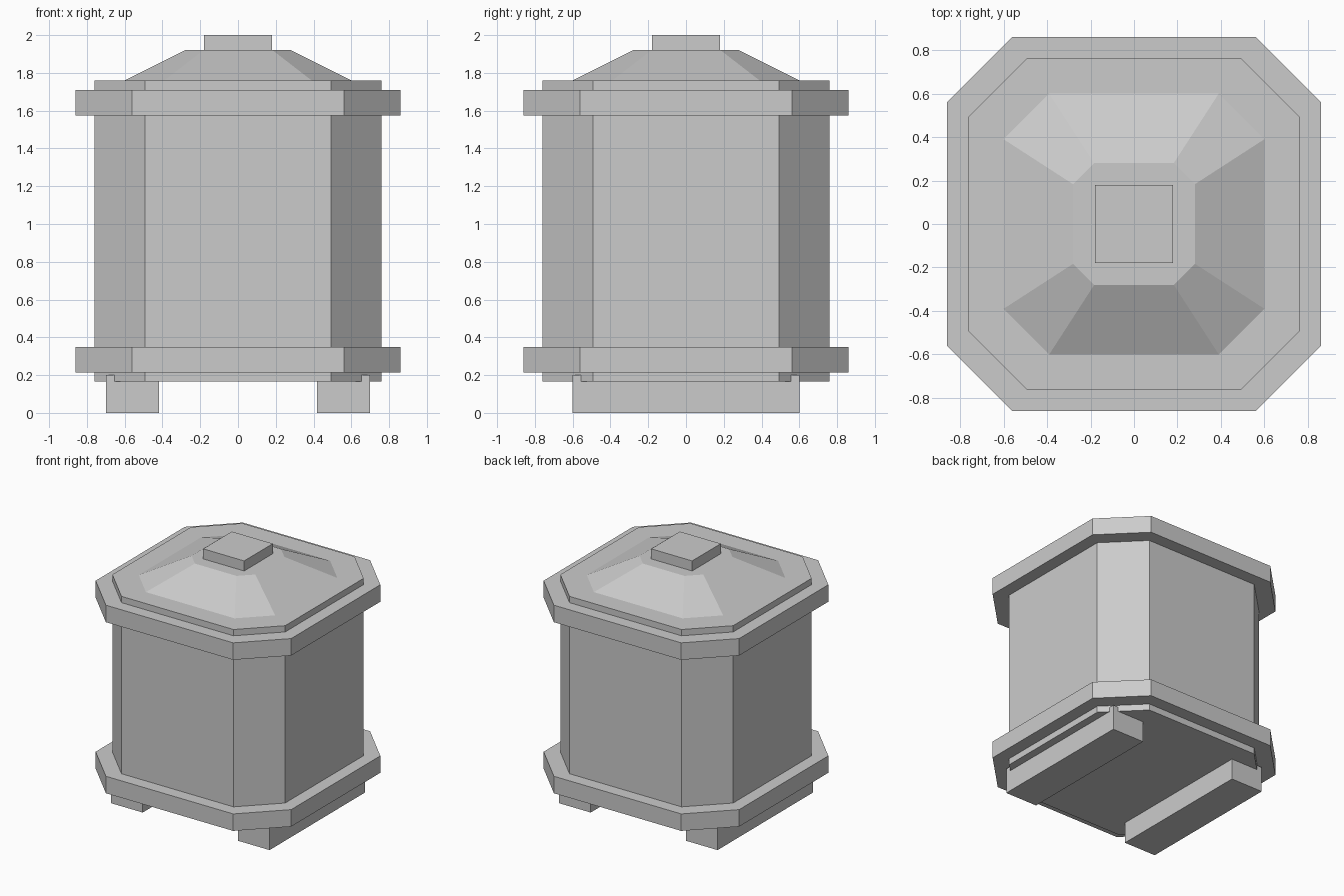
import bpy
import bmesh

cube = bpy.data.objects.get("Cube")
if cube:
    bpy.data.objects.remove(cube, do_unlink=True)

# Single flat grey finish
GREY = (0.6, 0.6, 0.6, 1.0)
grey = bpy.data.materials.new("plain grey")
grey.use_nodes = True
grey.diffuse_color = GREY
grey.node_tree.nodes["Principled BSDF"].inputs["Base Color"].default_value = GREY


def octagon(half, flat):
    """Square of the given half width with corners cut so each side ends at flat."""
    quarter = [(half, -flat), (half, flat)]
    points = []
    for _ in range(4):
        points += quarter
        quarter = [(-y, x) for x, y in quarter]
    return points


def rectangle(half_x, half_y, cx=0.0):
    return [(cx + sx * half_x, sy * half_y)
            for sx, sy in ((-1, -1), (1, -1), (1, 1), (-1, 1))]


def loft(name, bottom, top, z0, z1):
    """Closed flat-faced solid between two outlines with equal point counts."""
    bm = bmesh.new()
    low = [bm.verts.new((x, y, z0)) for x, y in bottom]
    high = [bm.verts.new((x, y, z1)) for x, y in top]
    bm.faces.new(low[::-1])
    bm.faces.new(high)
    n = len(low)
    for i in range(n):
        j = (i + 1) % n
        bm.faces.new((low[i], low[j], high[j], high[i]))
    mesh = bpy.data.meshes.new(name)
    bm.to_mesh(mesh)
    bm.free()
    mesh.materials.append(grey)
    obj = bpy.data.objects.new(name, mesh)
    bpy.context.collection.objects.link(obj)
    return obj


def prism(name, outline, z0, z1):
    return loft(name, outline, outline, z0, z1)


# Tank body with cut corners
prism("body", octagon(0.76, 0.493), 0.165, 1.76)

# Bands around the bottom and top
band = octagon(0.86, 0.56)
prism("lower_band", band, 0.215, 0.35)
prism("upper_band", band, 1.575, 1.71)

# Sloped lid and its square cap
loft("lid", octagon(0.60, 0.39), octagon(0.28, 0.183), 1.76, 1.92)
prism("lid_cap", rectangle(0.18, 0.18), 1.92, 2.0)

# Two skids running front to back
for side, sign in (("left", 1), ("right", -1)):
    prism(side + "_skid", rectangle(0.14, 0.60, sign * 0.558), 0.0, 0.20)
